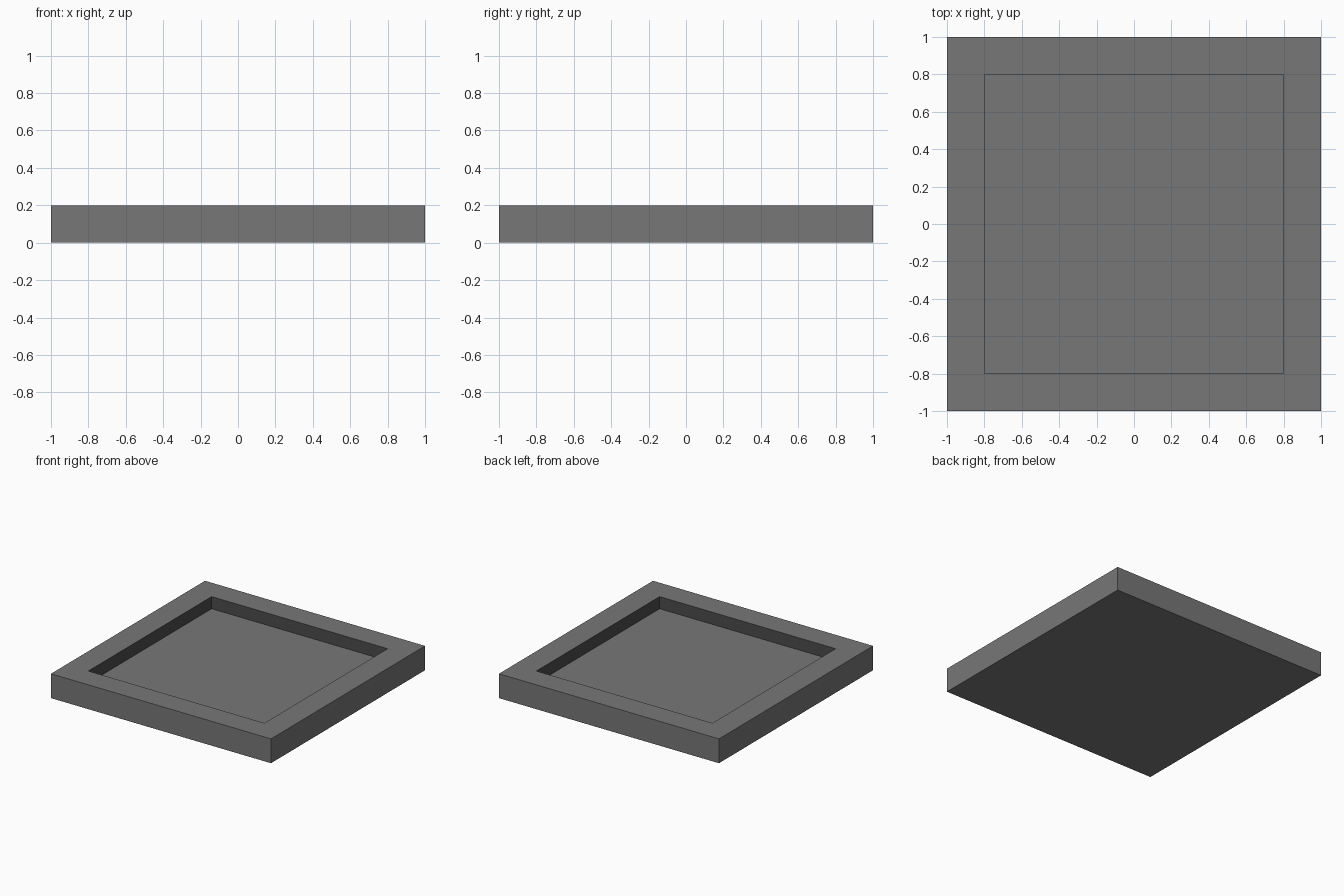
import bpy, bmesh

if "Cube" in bpy.data.objects:
    bpy.data.objects.remove(bpy.data.objects["Cube"])

SIZE, HEIGHT, RIM, DEPTH = 2.0, 0.2, 0.2, 0.1


def material(name, value):
    mat = bpy.data.materials.new(name)
    mat.diffuse_color = (value, value, value, 1)
    mat.use_nodes = True
    mat.node_tree.nodes["Principled BSDF"].inputs["Base Color"].default_value = mat.diffuse_color
    return mat


# Square slab standing on the ground
bm = bmesh.new()
bmesh.ops.create_cube(bm, size=1)
bmesh.ops.scale(bm, vec=(SIZE, SIZE, HEIGHT), verts=bm.verts)
bmesh.ops.translate(bm, vec=(0, 0, HEIGHT / 2), verts=bm.verts)

# Raised rim around the top, then the sunken floor
top = max(bm.faces, key=lambda f: f.calc_center_median().z)
bmesh.ops.inset_region(bm, faces=[top], thickness=RIM, use_even_offset=True)
floor = bmesh.ops.extrude_discrete_faces(bm, faces=[top])["faces"][0]
bmesh.ops.translate(bm, vec=(0, 0, -DEPTH), verts=floor.verts)
bmesh.ops.recalc_face_normals(bm, faces=bm.faces)

# Darker inner walls: vertical faces inside the rim
for f in bm.faces:
    c = f.calc_center_median()
    inside = max(abs(c.x), abs(c.y)) < SIZE / 2 - RIM / 2
    if abs(f.normal.z) < 0.1 and inside:
        f.material_index = 1

mesh = bpy.data.meshes.new("square_tray")
bm.to_mesh(mesh)
bm.free()
mesh.materials.append(material("mid grey", 0.185))
mesh.materials.append(material("dark grey", 0.07))
tray = bpy.data.objects.new("square_tray", mesh)
bpy.context.collection.objects.link(tray)
